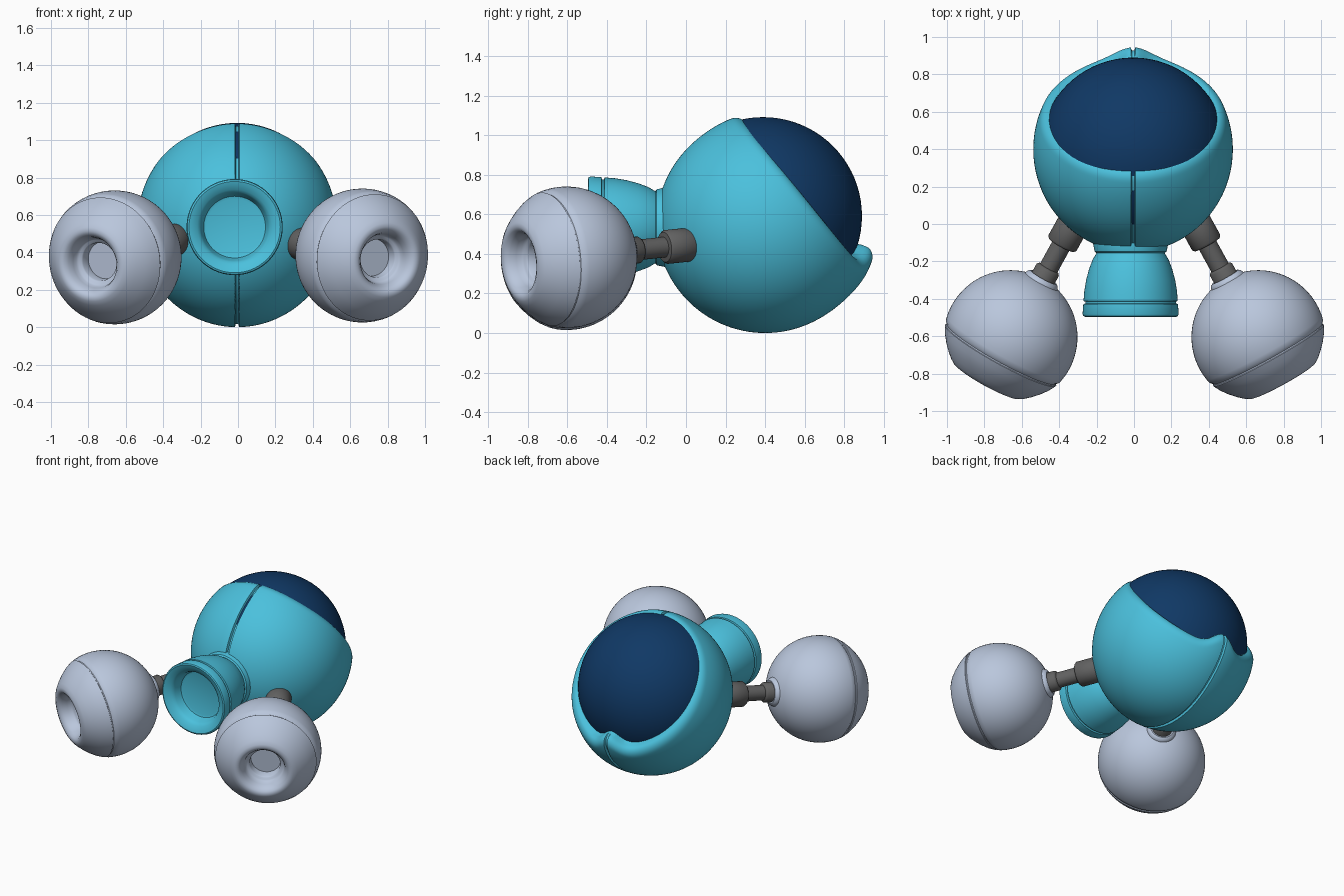
import bpy, bmesh
from math import sin, cos, pi, radians, exp
from mathutils import Vector

cube = bpy.data.objects.get("Cube")
if cube:
    bpy.data.objects.remove(cube, do_unlink=True)


def material(name, rgb):
    m = bpy.data.materials.new(name)
    m.use_nodes = True
    m.diffuse_color = (*rgb, 1)
    m.node_tree.nodes["Principled BSDF"].inputs["Base Color"].default_value = (*rgb, 1)
    return m


TEAL = material("teal", (0.07, 0.53, 0.72))
NAVY = material("navy", (0.005, 0.04, 0.13))
PALE = material("pale grey", (0.49, 0.57, 0.72))
DARK = material("dark grey", (0.12, 0.12, 0.12))


def finish(name, bm, mat, angle=40):
    bmesh.ops.recalc_face_normals(bm, faces=bm.faces)
    me = bpy.data.meshes.new(name)
    bm.to_mesh(me)
    bm.free()
    me.materials.append(mat)
    ob = bpy.data.objects.new(name, me)
    bpy.context.collection.objects.link(ob)
    bpy.ops.object.select_all(action='DESELECT')
    ob.select_set(True)
    bpy.context.view_layer.objects.active = ob
    bpy.ops.object.shade_smooth_by_angle(angle=radians(angle))
    return ob


def skin(bm, rings):
    """Join consecutive vertex rings with quads and cap both ends."""
    n = len(rings[0])
    for a, b in zip(rings, rings[1:]):
        for i in range(n):
            j = (i + 1) % n
            bm.faces.new((a[i], a[j], b[j], b[i]))
    bm.faces.new(rings[0])
    bm.faces.new(rings[-1])


def lathe(name, profile, origin, axis, mat, seg=72):
    """Revolve (distance along axis, radius) points about an axis."""
    turn = axis.to_track_quat('Z', 'Y')
    bm = bmesh.new()
    rings = []
    for s, r in profile:
        rings.append([bm.verts.new(origin + turn @ Vector(
            (r * cos(2 * pi * i / seg), r * sin(2 * pi * i / seg), s))) for i in range(seg)])
    skin(bm, rings)
    return finish(name, bm, mat)


# Body shell: a ball opened by a slanted rim, with a raised chin
centre = Vector((-0.005, 0.4, 0.55))
tilt = Vector((0, 0.777, 0.63)).normalized()
side = Vector((1, 0, 0))
down = side.cross(tilt)
if down.z > 0:
    down = -down
SEG, ROWS = 128, 64
LIP = radians(7)


def shell_point(phi, theta, rim, scale):
    d = tilt * cos(theta) + (side * cos(phi) + down * sin(phi)) * sin(theta)
    chin = exp(-((phi - pi / 2) / 0.45) ** 2) * exp(-((theta - 1.05) / 0.35) ** 2)
    crown = exp(-((phi - 1.5 * pi) / 0.5) ** 2) * exp(-((theta - 1.1) / 0.3) ** 2)
    r = (0.55 + 0.022 * chin + 0.013 * crown) * scale
    # rounded lip near the rim
    k = max(0, 1 - (theta - rim) / LIP)
    r -= 0.05 * (1 - (1 - min(k, 1) ** 2) ** 0.5)
    return centre + Vector((d.x * 0.97, d.y, d.z)) * r


bm = bmesh.new()
rings = []
for row in range(-1, ROWS):
    ring = []
    for i in range(SEG):
        phi = 2 * pi * i / SEG
        rim = radians(62 - 11 * exp(-((phi - pi / 2) / 0.22) ** 2))
        f = max(row, 0) / ROWS
        theta = rim + (pi - rim) * f ** 1.3
        ring.append(bm.verts.new(shell_point(phi, theta, rim, 1 if row >= 0 else 0.9)))
    rings.append(ring)
skin(bm, rings)
# Centre seam: slice narrow strips and push the middle inwards
mid = centre.x
for off in (-0.012, -0.007, 0.007, 0.012):
    bmesh.ops.bisect_plane(bm, geom=bm.verts[:] + bm.edges[:] + bm.faces[:], dist=1e-5,
                           plane_co=(mid + off, 0, 0), plane_no=(1, 0, 0))
for v in bm.verts:
    if abs(v.co.x - mid) < 0.008:
        v.co -= (v.co - centre).normalized() * 0.016
finish("body_shell", bm, TEAL)

# Visor ball filling the opening
bm = bmesh.new()
bmesh.ops.create_uvsphere(bm, u_segments=72, v_segments=40, radius=0.5)
bmesh.ops.translate(bm, verts=bm.verts, vec=(-0.005, 0.39, 0.592))
finish("visor", bm, NAVY)

# Muzzle: flared barrel with a seam ring and recessed front
lathe("muzzle", [(-0.05, 0.2), (0.11, 0.2), (0.148, 0.192), (0.155, 0.182), (0.19, 0.203),
                 (0.24, 0.222), (0.3, 0.238), (0.36, 0.248), (0.412, 0.252), (0.415, 0.242),
                 (0.425, 0.242), (0.428, 0.253), (0.48, 0.257), (0.492, 0.253), (0.496, 0.244),
                 (0.49, 0.225), (0.475, 0.2), (0.465, 0.188), (0.45, 0.18), (0.42, 0.172),
                 (0.4, 0.165), (0.395, 0.15)],
      Vector((-0.018, 0, 0.535)), Vector((0, -1, 0)), TEAL)

# Pod outline: ball back, seam groove, blunt front with a round socket
R = 0.358
pod = [(-R * cos(a), R * sin(a)) for a in (pi / 2 * 1.155 * i / 28 for i in range(1, 29))]
pod += [(0.101, 0.334), (0.108, 0.334), (0.111, 0.339), (0.15, 0.318), (0.19, 0.288),
        (0.225, 0.255), (0.252, 0.225), (0.268, 0.2), (0.272, 0.18), (0.265, 0.162),
        (0.245, 0.146), (0.215, 0.135), (0.19, 0.13), (0.178, 0.12), (0.174, 0.108),
        (0.165, 0.102), (0.11, 0.1)]
arm = [(0.3, 0.068), (0.415, 0.068), (0.425, 0.06), (0.428, 0.052), (0.565, 0.052),
       (0.568, 0.076), (0.58, 0.086), (0.7, 0.086), (0.715, 0.08), (0.74, 0.06)]
collar = [(0.3, 0.1), (0.345, 0.098), (0.362, 0.09), (0.37, 0.078), (0.365, 0.06)]

for label, origin, axis in (
        ("right", Vector((-0.66, -0.605, 0.373)), Vector((-0.48, -0.87, -0.14))),
        ("left", Vector((0.665, -0.605, 0.383)), Vector((0.48, -0.87, -0.09)))):
    axis.normalize()
    lathe(label + "_pod", pod, origin, axis, PALE)
    lathe(label + "_pod_collar", collar, origin, -axis, PALE, 40)
    lathe(label + "_arm", arm, origin, -axis, DARK, 40)
